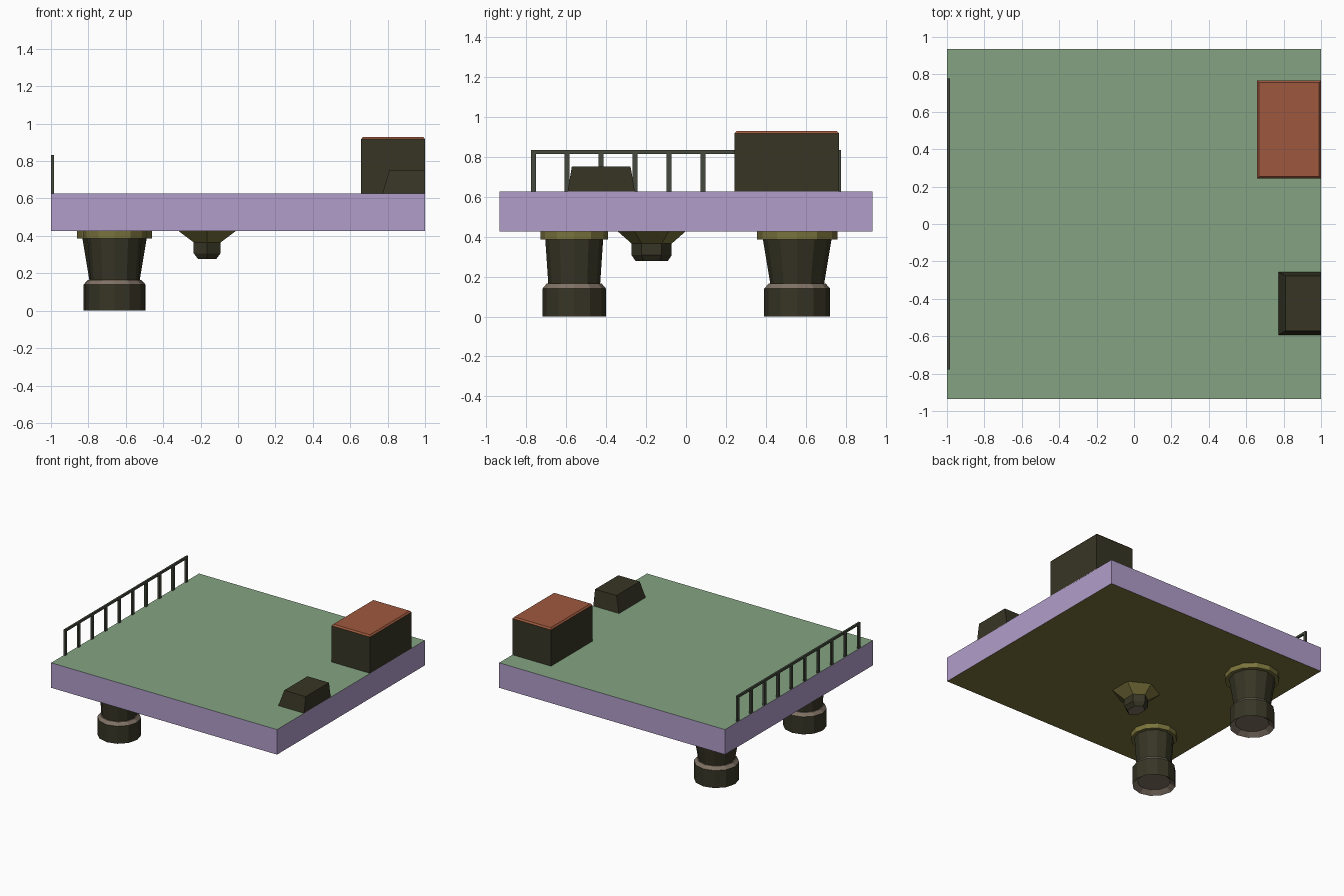
import bpy, bmesh, math

if "Cube" in bpy.data.objects:
    bpy.data.objects.remove(bpy.data.objects["Cube"])


def mat(name, r, g, b):
    lin = [((c / 255 + 0.055) / 1.055) ** 2.4 for c in (r, g, b)]
    m = bpy.data.materials.new(name)
    m.diffuse_color = (*lin, 1)
    m.use_nodes = True
    m.node_tree.nodes["Principled BSDF"].inputs["Base Color"].default_value = m.diffuse_color
    return m


PURPLE = mat("lilac_side", 177, 157, 202)
GREEN = mat("green_deck", 133, 164, 130)
DARK = mat("dark_olive", 55, 53, 37)
OLIVE = mat("olive", 122, 115, 60)
TAUPE = mat("taupe", 128, 114, 100)
RUST = mat("rust_red", 158, 89, 62)
RAIL = mat("rail_grey", 70, 74, 62)


def finish(name, bm, mats):
    me = bpy.data.meshes.new(name)
    bm.to_mesh(me)
    bm.free()
    for m in mats:
        me.materials.append(m)
    ob = bpy.data.objects.new(name, me)
    bpy.context.collection.objects.link(ob)
    return ob


def loft(name, rings, mats, bands):
    """Skin closed rings; bands = material per cap/band: bottom, sides..., top."""
    bm = bmesh.new()
    vs = [[bm.verts.new(p) for p in ring] for ring in rings]
    n = len(rings[0])
    bm.faces.new(vs[0][::-1]).material_index = bands[0]
    for k in range(len(vs) - 1):
        for i in range(n):
            j = (i + 1) % n
            f = bm.faces.new((vs[k][i], vs[k][j], vs[k + 1][j], vs[k + 1][i]))
            f.material_index = bands[k + 1]
    bm.faces.new(vs[-1]).material_index = bands[-1]
    return finish(name, bm, mats)


def rect(x0, x1, y0, y1, z):
    return [(x0, y0, z), (x1, y0, z), (x1, y1, z), (x0, y1, z)]


def ngon(cx, cy, rx, ry, z, n):
    a = [math.tau * i / n + math.pi / 2 for i in range(n)]
    return [(cx + rx * math.cos(t), cy + ry * math.sin(t), z) for t in a]


# main slab: green top, lilac sides, olive underside
loft("platform", [rect(-1, 1, -.935, .935, .427), rect(-1, 1, -.935, .935, .627)],
     [PURPLE, GREEN, OLIVE], [2, 0, 1])

# large box with chamfered rust top
loft("large_box", [rect(.658, 1, .243, .767, .62), rect(.658, 1, .243, .767, .917),
                   rect(.668, .99, .253, .757, .929)],
     [DARK, RUST], [0, 0, 1, 1])

# small sloped box
loft("small_box", [rect(.77, 1, -.594, -.255, .62), rect(.81, 1, -.572, -.278, .752)],
     [DARK], [0, 0, 0])

# railing along the left edge: posts and a top bar
bm = bmesh.new()


def add_box(cx, cy, cz, sx, sy, sz):
    for v in bmesh.ops.create_cube(bm, size=1)["verts"]:
        v.co = (cx + v.co.x * sx, cy + v.co.y * sy, cz + v.co.z * sz)


for i in range(10):
    add_box(-.9925, -.765 + .17 * i, .722, .015, .025, .2)
add_box(-.9925, 0, .824, .015, 1.555, .018)
finish("railing", bm, [RAIL])

# two thruster legs; rear one slightly wider; recessed foot underside
for name, y, foot, neck, top, flange in (
        ("front_leg", -.56, .159, .13, .145, .17),
        ("rear_leg", .557, .165, .135, .172, .201)):
    prof = [(foot * .76, .03), (foot, 0), (foot, .14), (neck + .008, .165),
            (neck, .165), (top, .387), (flange, .387), (flange, .43)]
    loft(name, [ngon(-.66, y, r, r, z, 12) for r, z in prof],
         [DARK, TAUPE, OLIVE], [1, 1, 0, 1, 1, 0, 2, 2, 2])

# small hexagonal nozzle under the slab
prof = [(.057, .08, .277), (.083, .1, .307), (.083, .1, .365), (.183, .174, .43)]
loft("under_nozzle", [ngon(-.165, -.172, rx, ry, z, 6) for rx, ry, z in prof],
     [DARK, TAUPE, OLIVE], [1, 0, 0, 2, 2])
